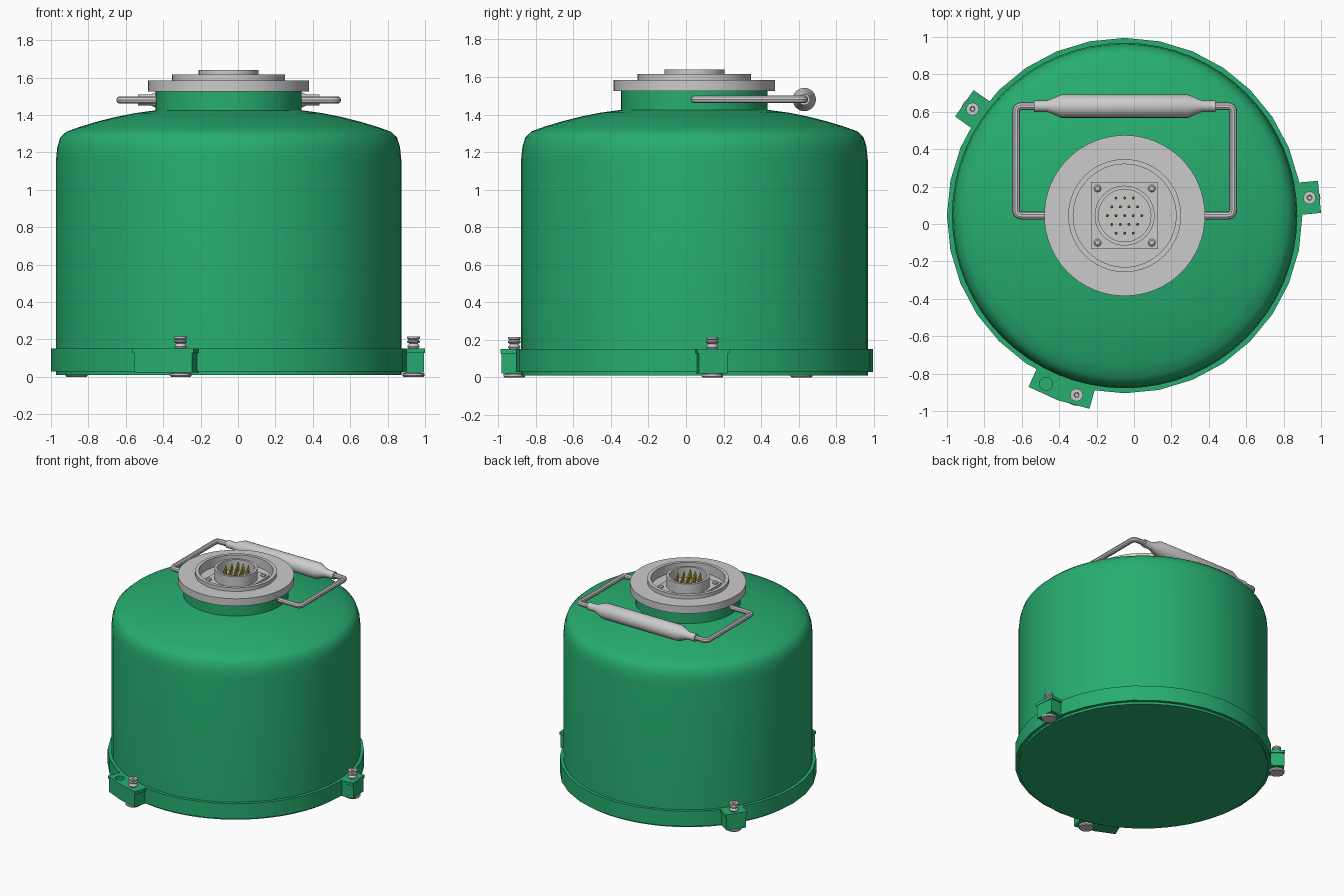
import bpy, bmesh
from math import sin, cos, pi, radians
from mathutils import Vector, Matrix

if "Cube" in bpy.data.objects:
    bpy.data.objects.remove(bpy.data.objects["Cube"])

CX, CY = -0.05, 0.045  # axis of the drum


def material(name, rgb):
    m = bpy.data.materials.new(name)
    m.diffuse_color = (*rgb, 1)
    m.use_nodes = True
    m.node_tree.nodes["Principled BSDF"].inputs["Base Color"].default_value = m.diffuse_color
    return m


GREEN = material("green_paint", (0.02, 0.42, 0.16))
YELLOW = material("yellow_metal", (0.75, 0.65, 0.05))


def finish(name, bm, mat=None, smooth=True):
    bmesh.ops.remove_doubles(bm, verts=bm.verts, dist=1e-5)
    bmesh.ops.recalc_face_normals(bm, faces=bm.faces)
    me = bpy.data.meshes.new(name)
    bm.to_mesh(me)
    bm.free()
    ob = bpy.data.objects.new(name, me)
    bpy.context.collection.objects.link(ob)
    if mat:
        me.materials.append(mat)
    bpy.ops.object.select_all(action='DESELECT')
    bpy.context.view_layer.objects.active = ob
    ob.select_set(True)
    if smooth:
        bpy.ops.object.shade_smooth_by_angle(angle=radians(35))
    return ob


def lathe(name, profile, seg=48, mat=None, at=(CX, CY, 0), along_x=False):
    """Revolve (radius, height) points about z, or about x."""
    bm = bmesh.new()
    rings = [[bm.verts.new((r * cos(2 * pi * i / seg), r * sin(2 * pi * i / seg), z))
              for i in range(seg)] for r, z in profile]
    for a, b in zip(rings, rings[1:]):
        for i in range(seg):
            j = (i + 1) % seg
            bm.faces.new((a[i], a[j], b[j], b[i]))
    bmesh.ops.remove_doubles(bm, verts=bm.verts, dist=1e-5)
    turn = Matrix.Rotation(pi / 2, 4, 'Y') if along_x else Matrix()
    bm.transform(Matrix.Translation(at) @ turn)
    return finish(name, bm, mat)


def prism(name, pts, z0, z1, mat=None):
    bm = bmesh.new()
    f = bm.faces.new([bm.verts.new((x, y, z0)) for x, y in pts])
    ext = bmesh.ops.extrude_face_region(bm, geom=[f])
    for v in ext['geom']:
        if isinstance(v, bmesh.types.BMVert):
            v.co.z = z1
    return finish(name, bm, mat, False)


def polar(r, deg):
    return CX + r * cos(radians(deg)), CY + r * sin(radians(deg))


# Drum with domed shoulder and neck
lathe("drum_body", [(0, 0.01), (0.923, 0.01), (0.923, 1.16), (0.916, 1.23), (0.9, 1.28),
                    (0.868, 1.31), (0.8, 1.335), (0.7, 1.365), (0.6, 1.39), (0.5, 1.41),
                    (0.39, 1.425), (0.39, 1.53), (0, 1.53)], 64, GREEN)

# Base flange
lathe("base_flange", [(0.91, 0.028), (0.95, 0.028), (0.95, 0.152), (0.91, 0.152),
                      (0.91, 0.028)], 32, GREEN)

# Top disc with raised rim and recess
lathe("top_disc", [(0, 1.525), (0.43, 1.525), (0.43, 1.585), (0.302, 1.585), (0.302, 1.615),
                   (0.275, 1.615), (0.275, 1.54), (0, 1.54)], 64)

# Connector plate, corner screws and socket
h = 0.179
prism("connector_plate", [(CX + sx * h, CY + sy * h) for sx, sy in
                          ((-1, -1), (1, -1), (1, 1), (-1, 1))], 1.535, 1.556)
for sx in (-1, 1):
    for sy in (-1, 1):
        lathe("plate_screw", [(0, 1.55), (0.02, 1.55), (0.02, 1.565), (0.012, 1.572), (0, 1.572)],
              12, None, (CX + sx * 0.145, CY + sy * 0.145, 0))
lathe("socket_ring", [(0.14, 1.55), (0.16, 1.55), (0.16, 1.64), (0.14, 1.64), (0.14, 1.55)])

# Hexagonal field of contact pins
for row in range(-2, 3):
    count = 5 - abs(row)
    for k in range(count):
        lathe("contact_pin", [(0, 1.55), (0.008, 1.55), (0.008, 1.61), (0.003, 1.635), (0, 1.635)],
              8, YELLOW, (CX + (k - (count - 1) / 2) * 0.046, CY + row * 0.047, 0))

# Bail handle: bent rod with rounded corners
HZ, HY, W, B = 1.48, 0.63, 0.58, 0.03
path = [Vector((CX + s * x, y, HZ)) for s, x, y in
        ((-1, 0.36, 0.045), (-1, W, 0.045), (-1, W, HY), (1, W, HY), (1, W, 0.045), (1, 0.36, 0.045))]
pts = [path[0]]
for a, c, d in zip(path, path[1:], path[2:]):
    p, q = c + (a - c).normalized() * B, c + (d - c).normalized() * B
    pts += [p * (1 - t) ** 2 + c * 2 * t * (1 - t) + q * t * t for t in (0, 0.25, 0.5, 0.75, 1)]
pts.append(path[-1])
curve = bpy.data.curves.new("handle_rod", 'CURVE')
curve.dimensions = '3D'
curve.bevel_depth = 0.021
curve.bevel_resolution = 3
spline = curve.splines.new('POLY')
spline.points.add(len(pts) - 1)
for sp, p in zip(spline.points, pts):
    sp.co = (*p, 1)
rod = bpy.data.objects.new("handle_rod", curve)
bpy.context.collection.objects.link(rod)
bpy.ops.object.select_all(action='DESELECT')
bpy.context.view_layer.objects.active = rod
rod.select_set(True)
bpy.ops.object.convert(target='MESH')
bpy.ops.object.shade_smooth_by_angle(angle=radians(35))

# Handle grip
lathe("handle_grip", [(0, -0.485), (0.03, -0.485), (0.03, -0.415), (0.062, -0.34), (0.062, 0.34),
                      (0.03, 0.415), (0.03, 0.485), (0, 0.485)], 24, None, (CX, HY, HZ), True)


def lug(name, angles, inset):
    """Clamp lug: thin top plate over a slightly smaller block."""
    def outline(trim):
        a0, a1 = angles[0] + trim, angles[-1] - trim
        mids = angles[1:-1]
        k = 1.17  # inner corners fan out so the sides stay parallel
        m0, m1 = a0 + 4.9, a1 - 4.9
        inner = [polar(0.90, m1 + (a1 - m1) * k), polar(0.90, m0 + (a0 - m0) * k)]
        return [polar(1.05 - trim * 0.008, a) for a in [a0, *mids, a1]] + inner
    plate = prism(name + "_plate", outline(0), 0.128, 0.152, GREEN)
    prism(name + "_block", outline(inset), 0.022, 0.128, GREEN)
    return plate


lug("right_lug", [0.8, 10.2], 0.5)
lug("left_lug", [140.3, 149.7], 0.5)
wide = lug("front_lug", [240.7, 250, 259.7], 0.5)

# Locating hole in the wide lug
hx, hy = polar(0.993, 245)
cutter = lathe("hole_cutter", [(0, 0.12), (0.035, 0.12), (0.035, 0.2), (0, 0.2)], 24, None, (hx, hy, 0))
cutter.hide_render = True
mod = wide.modifiers.new("hole", 'BOOLEAN')
mod.operation, mod.object, mod.solver = 'DIFFERENCE', cutter, 'EXACT'
bpy.context.view_layer.objects.active = wide
bpy.ops.object.modifier_apply(modifier="hole")
bpy.data.objects.remove(cutter)

# Clamp bolts: foot below, ribbed tip above
for ang in (5.5, 145, 255):
    x, y = polar(0.993, ang)
    lathe("clamp_bolt", [(0, 0), (0.052, 0), (0.058, 0.006), (0.058, 0.018), (0.02, 0.026),
                         (0.02, 0.15), (0.026, 0.15), (0.034, 0.162), (0.026, 0.174), (0.023, 0.178),
                         (0.034, 0.185), (0.034, 0.192), (0.026, 0.198), (0.034, 0.205),
                         (0.034, 0.216), (0.014, 0.216), (0.01, 0.206), (0, 0.206)], 20, None, (x, y, 0))
